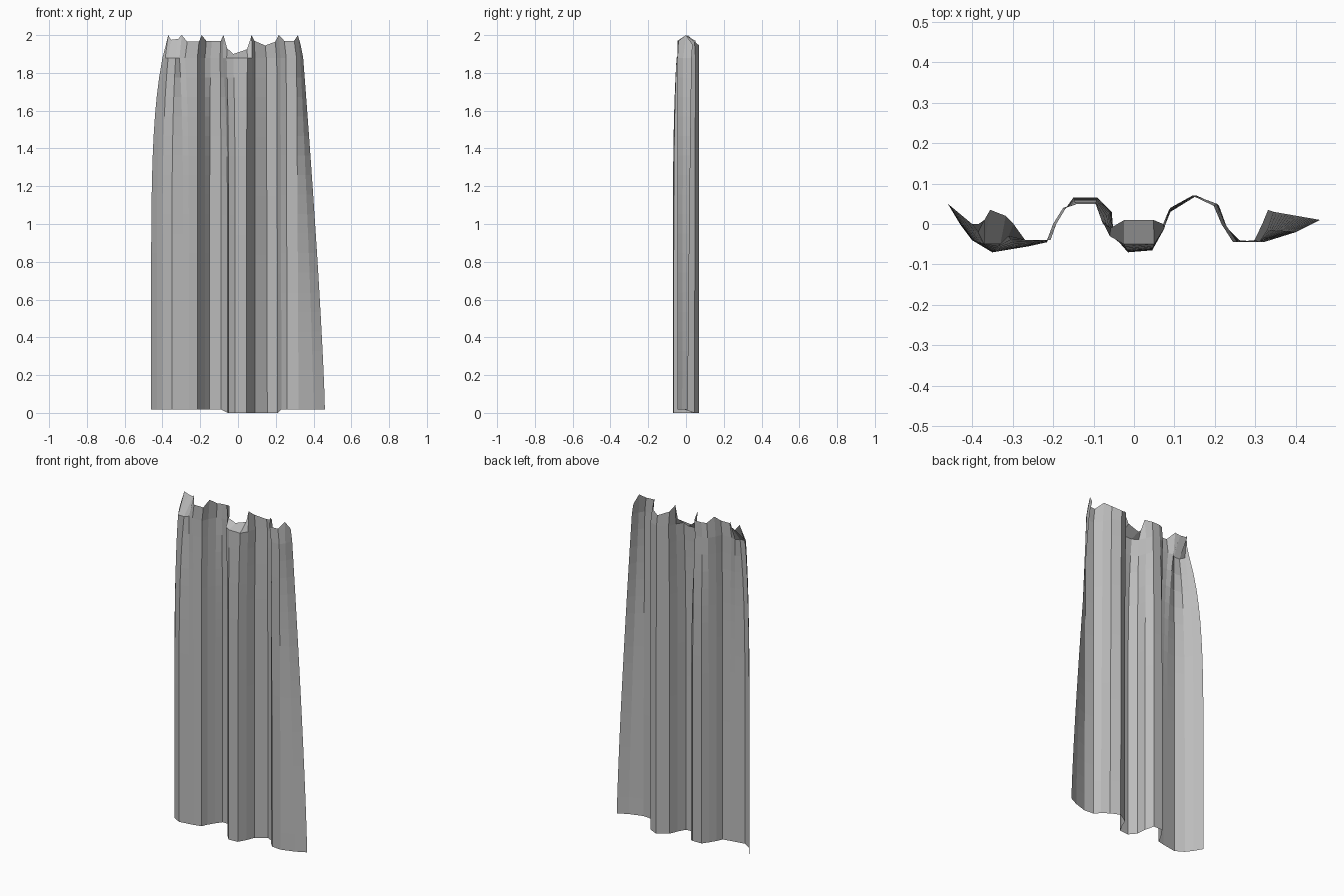
import bpy
import bmesh

cube = bpy.data.objects.get("Cube")
if cube:
    bpy.data.objects.remove(cube, do_unlink=True)

# Fold lines, in centimetres:
# (hem x, hem y, heading x, heading y, rim y, drop of rim below full height)
left_gather = [
    (-46, 5, -40, 0, 0, 6),
    (-43, 0, -38.5, -2, 1, 0),
    (-40, -4, -37, -5, 3.5, 2.5),
    (-35, -7, -33, -5, 2, 2),
    (-29, -6, -31, -3, 0, 0),
    (-26, -5.5, -28, -4, -4, 3.5),
    (-21.5, -4.5, -21.5, -4, -4, 3.5),
]
left_back_fold = [
    (-20, -1, -20, 0, 0, 0),
    (-17.5, 3, -17.5, 4, 4, 3),
    (-15, 6.5, -14.5, 5, 5, 3),
    (-9, 6.5, -9.5, 5, 5, 3),
    (-5.5, 3, -8, 1, 0, 0),
]
middle_front_fold = [
    (-5, -3, -6, -3, -1, 7),
    (-1.5, -7, -2.5, -5, 1, 10),
    (4.5, -6.5, 5, -5, 1, 7.5),
    (7, -2, 7.5, -1, 0, 0),
]
right_back_fold = [
    (9, 3, 9, 4, 3.5, 3),
    (15.5, 7, 15, 7, 7, 5.5),
    (21, 4.5, 20.5, 5, 4.5, 3.5),
    (23, -1, 22.5, 0, 0, 0),
]
right_flare = [
    (26, -4, 25.5, -4.5, -4.5, 3),
    (32, -4.5, 31, -4.5, -4, 3),
    (40, -2, 33, -1.5, 0, 0),
    (46, 1, 34.5, 3, 3.5, 5),
]
folds = left_gather + left_back_fold + middle_front_fold + right_back_fold + right_flare

HEIGHT = 2.0
HEADING = 1.88
ROWS = 18
RIM_PINCH = 0.96


def fold_column(hem_x, hem_y, head_x, head_y, rim_y, drop):
    """Points up one fold line, from the hem to the rim."""
    # The left side stays full until near the top, the right tapers evenly
    power = 6 if hem_x < 10 else 1.25
    hem_z = 0.0 if -6 < hem_x < 22 else 0.018
    points = []
    for row in range(ROWS + 1):
        t = row / ROWS
        blend = t ** power
        points.append(((hem_x + (head_x - hem_x) * blend) / 100,
                       (hem_y + (head_y - hem_y) * blend) / 100,
                       hem_z + (HEADING - hem_z) * t))
    points.append((head_x * RIM_PINCH / 100, rim_y / 100, HEIGHT - drop / 100))
    return points


# Grey cloth
cloth = bpy.data.materials.new("grey cloth")
cloth.use_nodes = True
grey = (0.5, 0.5, 0.5, 1)
cloth.diffuse_color = grey
cloth.node_tree.nodes["Principled BSDF"].inputs["Base Color"].default_value = grey

# Curtain sheet, joined column by column
bm = bmesh.new()
columns = [[bm.verts.new(p) for p in fold_column(*fold)] for fold in folds]
for left, right in zip(columns, columns[1:]):
    for row in range(len(left) - 1):
        bm.faces.new((left[row], right[row], right[row + 1], left[row + 1]))

mesh = bpy.data.meshes.new("curtain")
bm.to_mesh(mesh)
bm.free()
mesh.materials.append(cloth)
curtain = bpy.data.objects.new("curtain", mesh)
bpy.context.collection.objects.link(curtain)
